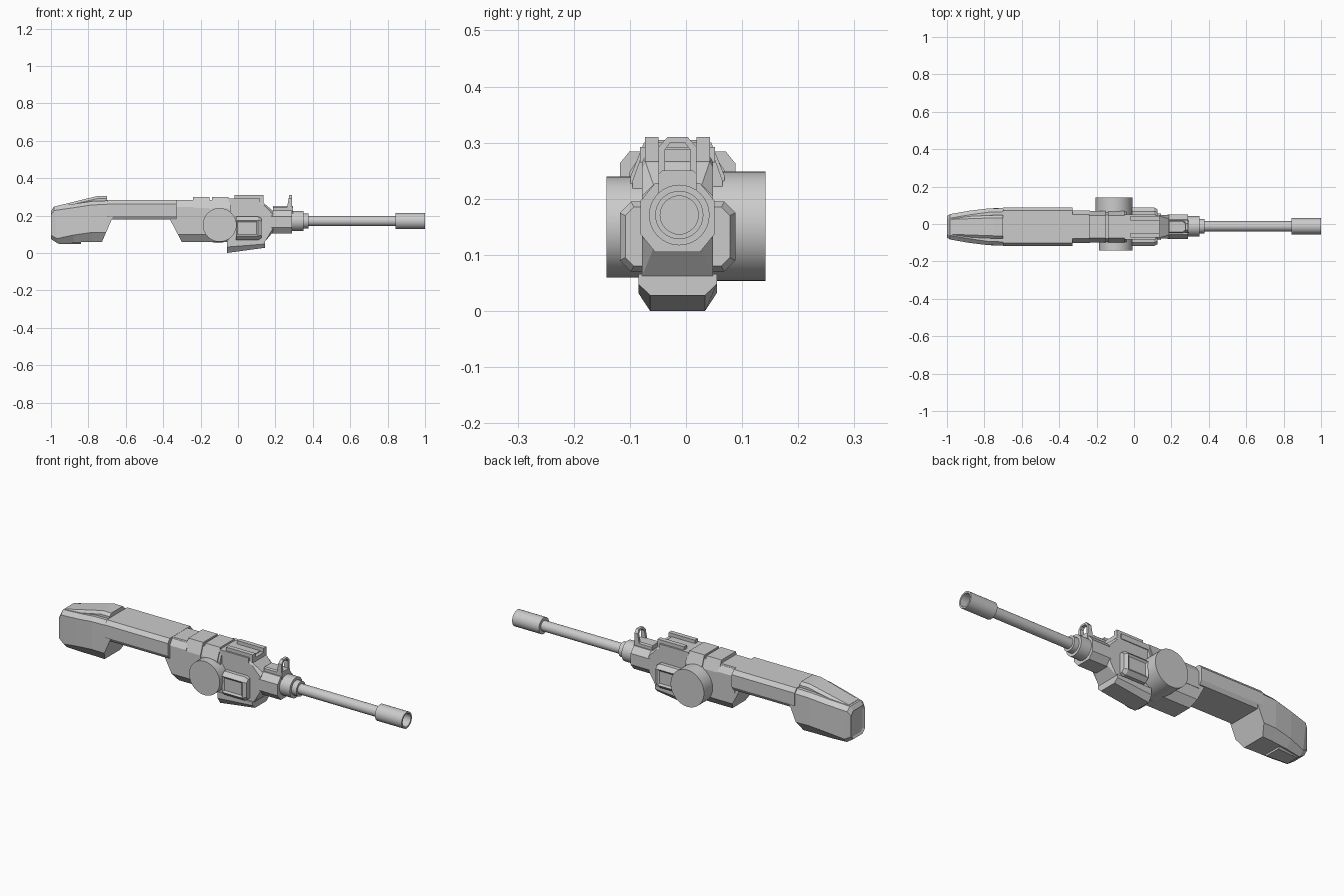
import bpy, bmesh, math

if "Cube" in bpy.data.objects:
    bpy.data.objects.remove(bpy.data.objects["Cube"])

YC, ZB = -0.015, 0.171   # centre plane and bore height


def finish(name, bm, smooth=False):
    bmesh.ops.remove_doubles(bm, verts=bm.verts, dist=1e-4)
    bmesh.ops.recalc_face_normals(bm, faces=bm.faces)
    me = bpy.data.meshes.new(name)
    bm.to_mesh(me)
    bm.free()
    ob = bpy.data.objects.new(name, me)
    bpy.context.collection.objects.link(ob)
    if smooth:
        bpy.ops.object.select_all(action='DESELECT')
        bpy.context.view_layer.objects.active = ob
        ob.select_set(True)
        bpy.ops.object.shade_smooth_by_angle(angle=math.radians(30))
    return ob


def skin(bm, rings):
    vs = [[bm.verts.new(p) for p in r] for r in rings]
    n = len(vs[0])
    for a, b in zip(vs, vs[1:]):
        for i in range(n):
            j = (i + 1) % n
            bm.faces.new((a[i], a[j], b[j], b[i]))
    bm.faces.new(vs[0])
    bm.faces.new(vs[-1])


def loft(name, secs, inset=None):
    """Chamfered sections: x at bottom, x at top, half width, z0, z1, bottom chamfer, top chamfer."""
    bm, rings = bmesh.new(), []
    for xb, xt, hw, z0, z1, (by, bz), (ty, tz) in secs:
        half = [(hw - by, z0), (hw, z0 + bz), (hw, z1 - tz), (hw - ty, z1)]
        pts = half + [(-y, z) for y, z in reversed(half)]
        rings.append([(xb + (xt - xb) * (z - z0) / (z1 - z0), YC + y, z) for y, z in pts])
    skin(bm, rings)
    bmesh.ops.remove_doubles(bm, verts=bm.verts, dist=1e-4)
    bmesh.ops.recalc_face_normals(bm, faces=bm.faces)
    if inset:
        axis, sign, thick, depth = inset
        bm.normal_update()
        for s in sign:
            fs = [f for f in bm.faces if f.normal[axis] * s > 0.97 and f.calc_area() > 0.003]
            bmesh.ops.inset_region(bm, faces=fs, thickness=thick, depth=depth)
    return finish(name, bm)


def block(name, x0, x1, hw, z0, z1, cb=(0, 0), ct=(0, 0)):
    return loft(name, [(x0, x0, hw, z0, z1, cb, ct), (x1, x1, hw, z0, z1, cb, ct)])


def prism(name, outline, x0, x1, lean=0):
    """Outline in y,z extruded along x, front leaning back with height."""
    bm = bmesh.new()
    zl = min(z for _, z in outline)
    skin(bm, [[(x + (lean * (z - zl) if x == x0 else 0), YC + y, z) for y, z in outline] for x in (x0, x1)])
    return finish(name, bm)


def lathe(name, prof, n=32):
    bm = bmesh.new()
    skin(bm, [[(x, YC + 0.003 + r * math.cos(2 * math.pi * i / n), ZB + r * math.sin(2 * math.pi * i / n))
               for i in range(n)] for x, r in prof])
    return finish(name, bm, True)


def drum(name, x, z, r, y0, y1, n=40):
    bm = bmesh.new()
    skin(bm, [[(x + r * math.cos(2 * math.pi * i / n), y, z + r * math.sin(2 * math.pi * i / n))
               for i in range(n)] for y in (y0, y1)])
    return finish(name, bm, True)


# Shoulder stock, tapering to the rear
loft("stock_butt", [
    (-1.0, -1.0, .058, .075, .225, (.02, .02), (.02, .02)),
    (-.965, -.985, .068, .052, .247, (.025, .025), (.022, .02)),
    (-.88, -.88, .086, .056, .262, (.03, .04), (.022, .02)),
    (-.78, -.78, .098, .06, .277, (.035, .05), (.02, .02)),
    (-.727, -.63, .101, .06, .282, (.035, .05), (.018, .02))],
    inset=(0, (-1,), .012, -.006))
loft("butt_heel", [
    (-.96, -.96, .045, .048, .08, (.01, .01), (0, 0)),
    (-.84, -.84, .052, .048, .08, (.01, .01), (0, 0))])
# Cheek plate on top of the stock
loft("cheek_plate", [
    (-.99, -.975, .052, .215, .25, (0, 0), (.012, .012)),
    (-.75, -.75, .062, .25, .305, (0, 0), (.014, .014)),
    (-.70, -.70, .062, .25, .305, (0, 0), (.014, .014))])

# Long upper housing
block("stock_housing", -.70, -.33, .103, .178, .284, (.012, .02), (.017, .021))
block("rear_bridge", -.335, -.235, .086, .16, .277, ct=(.02, .03))

# Rear receiver with slanted back
loft("lower_body", [
    (-.30, -.365, .084, .058, .182, (.03, .04), (0, 0)),
    (-.05, -.05, .084, .058, .182, (.03, .04), (0, 0))])
block("rear_receiver", -.335, -.04, .08, .17, .283, ct=(.018, .05))
for i, (x0, x1) in enumerate([(-.24, -.152), (-.14, -.052)]):
    block(f"receiver_band_{i + 1}", x0, x1, .084, .15, .30, ct=(.024, .06))

# Front receiver with angled nose
loft("front_receiver", [
    (-.06, -.06, .063, .06, .284, (.0, .0), (.006, .01)),
    (.10, .10, .063, .06, .284, (.0, .0), (.006, .01)),
    (.145, .14, .063, .062, .265, (.0, .0), (.006, .01)),
    (.187, .187, .063, .112, .225, (.02, .02), (.02, .02))])

# Side drums
drum("front_drum", -.098, .15, .09, -.142, YC)
drum("rear_drum", -.107, .151, .098, YC, .142)

# Side boxes with recessed faces
loft("side_boxes", [
    (-.012, -.012, .103, .07, .195, (.02, .02), (.02, .02)),
    (.108, .108, .103, .07, .195, (.02, .02), (.02, .02)),
    (.125, .125, .093, .08, .185, (.015, .015), (.015, .015))],
    inset=(1, (-1, 1), .014, -.007))

# Channelled top rail
prism("top_rail", [(-.058, .26), (-.058, .31), (-.034, .31), (-.034, .288),
                   (.034, .288), (.034, .31), (.058, .31), (.058, .26)], -.018, .137)
block("rail_base", -.05, .118, .067, .265, .292)

# Sloping tray under the receiver
loft("under_tray", [
    (-.06, -.06, .07, .0, .066, (.021, .032), (0, 0)),
    (.145, .145, .07, .028, .066, (.021, .02), (0, 0))])

# Fore-end, collars and barrel
block("fore_end", .18, .29, .066, .105, .228, (.026, .032), (.026, .032))
lathe("barrel_collar", [(.28, .054), (.35, .054), (.35, .039), (.378, .039)])
lathe("barrel", [(.36, .027), (.85, .027)])
lathe("muzzle", [(.843, .043), (1.0, .043), (1.0, .034), (.91, .034)])

# Front sight frame
block("sight_base", .187, .293, .034, .21, .25, ct=(.006, .006))
prism("front_sight", [(-.034, .22), (-.034, .292), (-.018, .31), (.018, .31), (.034, .292), (.034, .22),
                      (.022, .22), (.022, .288), (.013, .3), (-.013, .3), (-.022, .288), (-.022, .22)],
      .258, .29, lean=.18)
